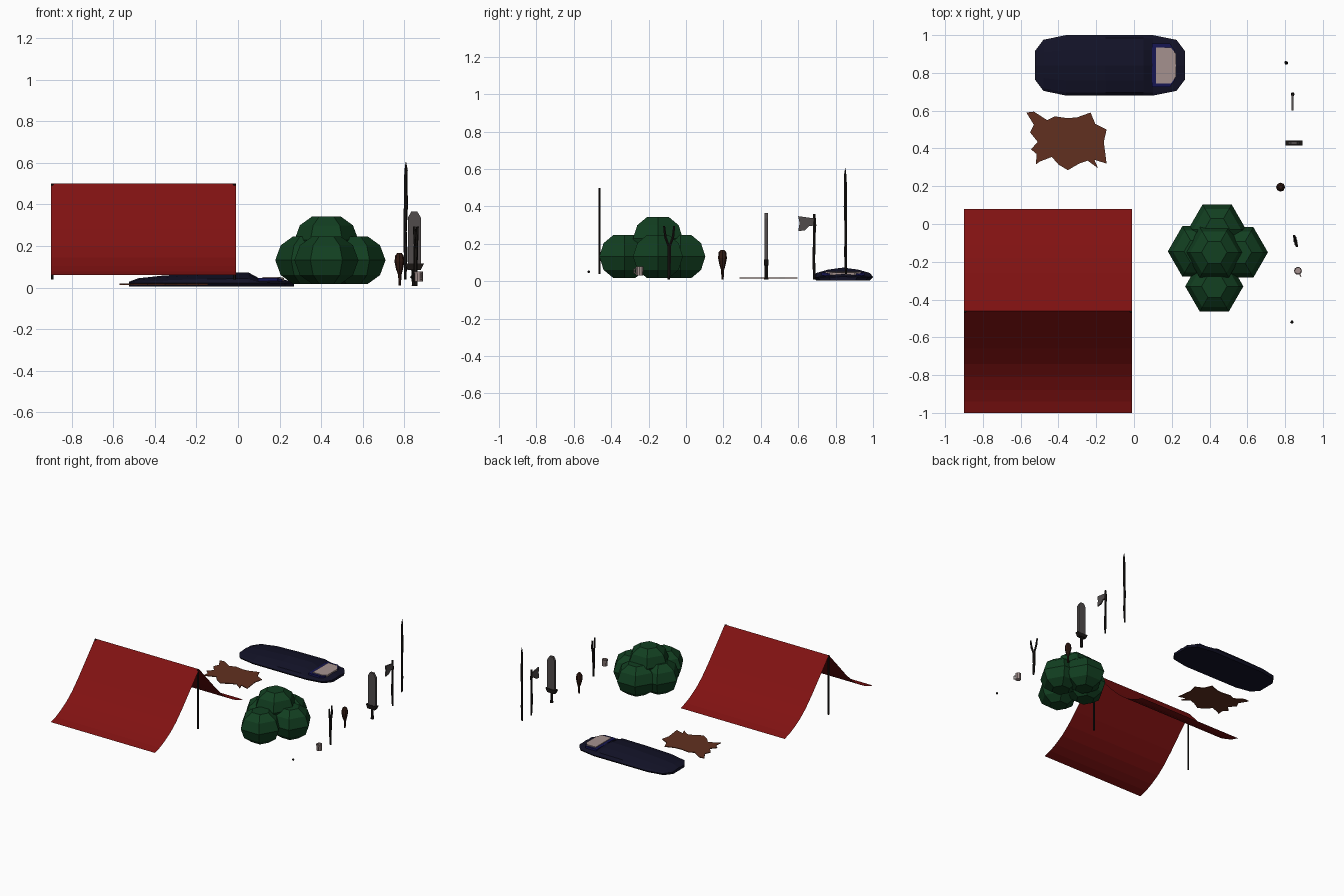
import bpy, bmesh, math
from mathutils import Vector


def mat(name, r, g, b):
    m = bpy.data.materials.new(name)
    m.diffuse_color = (r, g, b, 1)
    return m


RED = mat("red_canvas", .22, .006, .006)
GREEN = mat("leaf_green", .006, .05, .015)
NAVY = mat("navy", .006, .006, .02)
BLUE = mat("blue_lining", .008, .008, .09)
CREAM = mat("cream", .38, .29, .28)
HIDE = mat("hide_brown", .12, .03, .014)
WOOD = mat("dark_wood", .01, .008, .007)
CLUB = mat("club_wood", .03, .01, .006)
METAL = mat("metal", .08, .07, .07)


def finish(bm, name, material, closed=True):
    if closed:
        bmesh.ops.recalc_face_normals(bm, faces=bm.faces)
    me = bpy.data.meshes.new(name)
    bm.to_mesh(me)
    bm.free()
    me.materials.append(material)
    ob = bpy.data.objects.new(name, me)
    bpy.context.collection.objects.link(ob)
    return ob


def loft(name, rings, material, caps=True):
    bm = bmesh.new()
    vs = [[bm.verts.new(p) for p in ring] for ring in rings]
    n = len(rings[0])
    for a, b in zip(vs, vs[1:]):
        for i in range(n):
            j = (i + 1) % n
            bm.faces.new((a[i], a[j], b[j], b[i]))
    if caps:
        bm.faces.new(vs[0])
        bm.faces.new(vs[-1])
    return finish(bm, name, material)


def stick(name, pts, material, sides=6):
    """Upright rod through (x, y, z, radius) stations."""
    rings = [[(x + r * math.cos(math.tau * i / sides), y + r * math.sin(math.tau * i / sides), z)
              for i in range(sides)] for x, y, z, r in pts]
    return loft(name, rings, material)


def slab(name, outline, thick, material):
    """Outline of 3D points extruded along a thickness vector."""
    t = Vector(thick)
    return loft(name, [outline, [tuple(Vector(p) + t) for p in outline]], material)


# tent sheet: one sagging profile mirrored about the ridge
half = [(0, .5), (.1, .39), (.2, .28), (.28, .2), (.35, .145), (.42, .105), (.48, .078), (.54, .06)]
profile = [(-.46 - d, z) for d, z in reversed(half)] + [(-.46 + d, z) for d, z in half[1:]]
bm = bmesh.new()
rows = [[bm.verts.new((x, y, z)) for y, z in profile] for x in (-.9, -.01)]
for i in range(len(profile) - 1):
    bm.faces.new((rows[0][i], rows[1][i], rows[1][i + 1], rows[0][i + 1]))
finish(bm, "tent_sheet", RED, closed=False)

# tent posts
for side, x in (("left", -.893), ("right", -.017)):
    stick("tent_post_" + side, [(x, -.463, .04, .007), (x, -.463, .498, .007)], WOOD)

# sleeping bag: domed sections along x
stations = [(-.525, .075, .028), (-.48, .135, .045), (-.36, .16, .058), (-.15, .16, .07),
            (.05, .16, .073), (.1, .16, .046), (.225, .135, .038), (.27, .075, .026)]
section = [(-.9, .005), (-1, .022), (-.9, None), (-.5, .85), (0, 1), (.5, .85), (.9, None), (1, .022), (.9, .005)]
rings = []
for x, w, top in stations:
    ring = []
    for k, (u, v) in enumerate(section):
        z = max(.024, top * .6) if v is None else top * v if v > .5 else v
        ring.append((x, .84 + u * w, z))
    rings.append(ring)
loft("sleeping_bag", rings, NAVY)


def panel(name, x0, x1, w, z, material):
    c = .025
    pts = [(x0, .84 - w, z), (x1 - c, .84 - w, z), (x1, .84 - w + c * 1.4, z - .006),
           (x1, .84 + w - c * 1.4, z - .006), (x1 - c, .84 + w, z), (x0, .84 + w, z)]
    slab(name, pts, (0, 0, -.015), material)


panel("bag_lining", .095, .215, .115, .047, BLUE)
panel("pillow", .117, .222, .095, .052, CREAM)

# animal hide rug
hide = [(-.57, .59), (-.53, .595), (-.46, .55), (-.42, .57), (-.35, .56), (-.30, .565), (-.23, .59),
        (-.205, .53), (-.145, .50), (-.16, .435), (-.145, .32), (-.21, .34), (-.19, .295),
        (-.245, .335), (-.29, .32), (-.35, .285), (-.40, .315), (-.435, .355), (-.50, .33),
        (-.52, .315), (-.515, .37), (-.545, .395), (-.51, .435), (-.55, .485), (-.53, .525)]
slab("hide_rug", [(x, y, .014) for x, y in hide], (0, 0, .005), HIDE)

# bush: five six-sided flat-capped balls
balls = {"left": (.333, -.145, .132), "right": (.555, -.15, .132), "back": (.44, -.03, .132),
         "front": (.425, -.33, .132), "top": (.425, -.15, .228)}
for side, (x, y, z) in balls.items():
    stick("bush_" + side, [(x, y, z + .128 * math.sin(a), .154 * math.cos(a))
                           for a in map(math.radians, (-64, -34, 0, 34, 64))], GREEN)

# spear
stick("spear", [(.803, .855, .04, .006), (.806, .853, .15, .009), (.803, .855, .27, .008), (.807, .852, .4, .01),
                (.806, .853, .52, .008), (.808, .851, .565, .008), (.807, .852, .605, .001)], WOOD)

# axe
stick("axe_handle", [(.843, .686, .01, .007), (.84, .683, .12, .009), (.84, .686, .24, .007),
                     (.84, .688, .3, .01), (.84, .686, .36, .007)], WOOD)
slab("axe_head", [(.835, .69, .335), (.835, .6, .348), (.835, .607, .31), (.835, .6, .268),
                  (.835, .635, .272), (.835, .66, .295), (.835, .69, .298)], (.01, 0, 0), METAL)

# sword
slab("sword_blade", [(.816, .42, .11), (.88, .42, .11), (.88, .42, .335), (.862, .42, .365),
                     (.832, .42, .365), (.816, .42, .335)], (0, .018, 0), METAL)
slab("sword_guard", [(.815, .416, .085), (.878, .416, .085), (.893, .416, .115), (.802, .416, .115)],
     (0, .026, 0), WOOD)
stick("sword_grip", [(.848, .429, .008, .013), (.848, .429, .03, .011), (.848, .429, .095, .01)], WOOD)

# club
stick("club", [(.777, .195, .01, .006), (.778, .196, .06, .008), (.776, .195, .09, .017), (.776, .195, .125, .024),
               (.776, .195, .155, .02), (.776, .195, .167, .01)], CLUB, 8)

# slingshot: stem and two prongs
stick("slingshot_stem", [(.856, -.092, .01, .008), (.853, -.09, .1, .01), (.855, -.09, .2, .011)], WOOD)
for side, s in (("front", -1), ("back", 1)):
    stick("slingshot_prong_" + side,
          [(.855, -.09, .18, .008), (.855 - s * .004, -.09 + s * .02, .235, .008),
           (.855 - s * .008, -.09 + s * .027, .295, .006)], WOOD)

# mug: hollow cup with a side handle
stick("mug", [(.868, -.248, .03, .02), (.868, -.248, .078, .021), (.868, -.248, .078, .017),
              (.868, -.248, .036, .016)], CREAM, 10)
d = Vector((.45, -.89, 0))
arc = [(.016, .07), (.034, .068), (.034, .041), (.016, .039), (.016, .045), (.028, .046), (.028, .063), (.016, .064)]
slab("mug_handle", [(.866 + d.x * r, -.25 + d.y * r, z) for r, z in arc], (.005, .0025, 0), CREAM)

# pebble
stick("pebble", [(.836, -.52, .044, .004), (.836, -.52, .051, .009), (.836, -.52, .058, .004)], WOOD)
